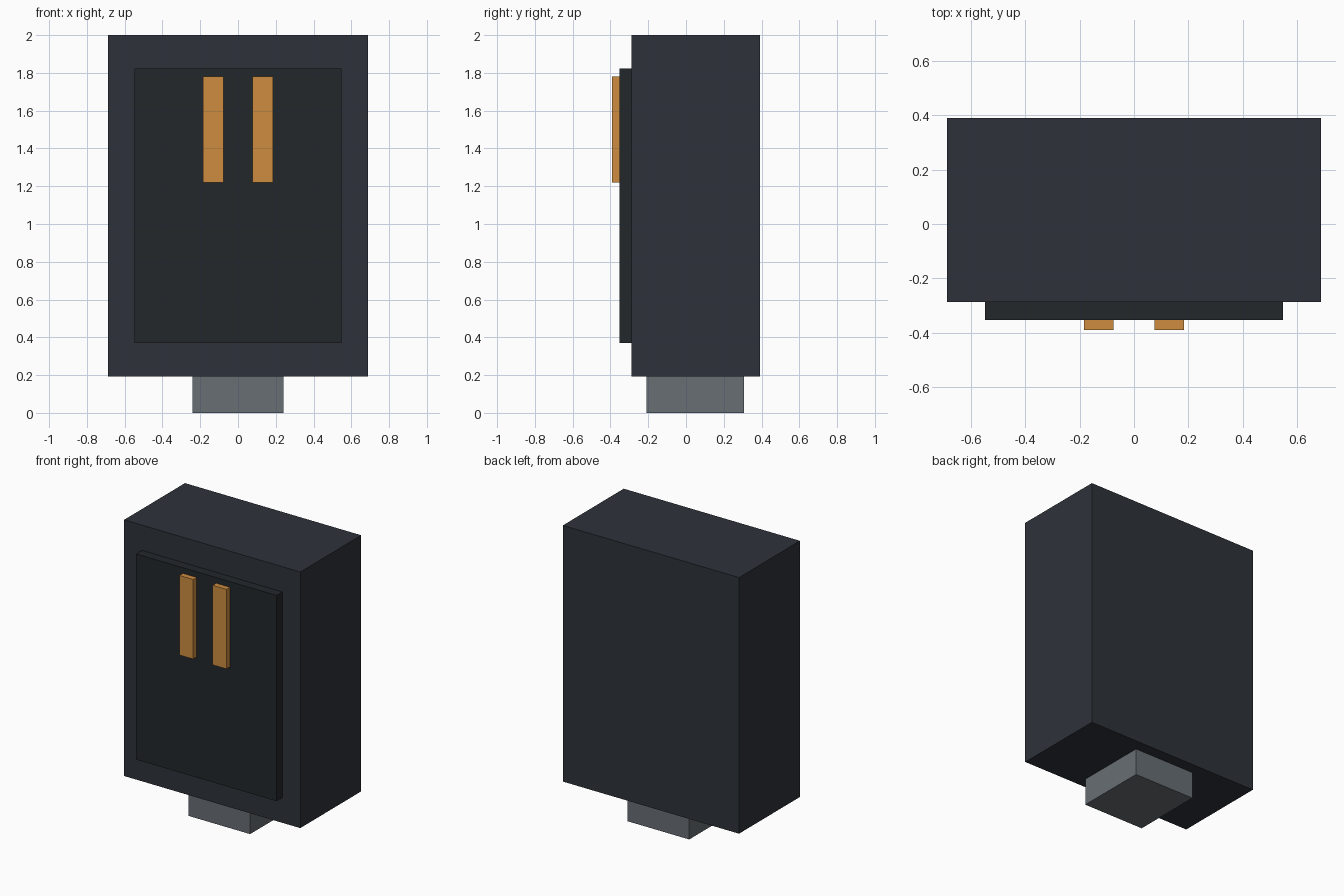
import bpy

if "Cube" in bpy.data.objects:
    bpy.data.objects.remove(bpy.data.objects["Cube"])


def material(name, rgb):
    mat = bpy.data.materials.new(name)
    mat.diffuse_color = (*rgb, 1.0)
    mat.use_nodes = True
    mat.node_tree.nodes["Principled BSDF"].inputs["Base Color"].default_value = mat.diffuse_color
    return mat


def box(name, x, y, z, mat):
    """Box from (min, max) ranges on each axis."""
    ranges = (x, y, z)
    bpy.ops.mesh.primitive_cube_add(size=1, location=[(a + b) / 2 for a, b in ranges])
    obj = bpy.context.object
    obj.name = name
    obj.scale = [b - a for a, b in ranges]
    bpy.ops.object.transform_apply(location=False, rotation=False, scale=True)
    obj.data.materials.append(mat)
    return obj


slate = material("slate", (0.027, 0.032, 0.042))
black = material("black", (0.016, 0.020, 0.024))
copper = material("copper", (0.610, 0.262, 0.051))
grey = material("grey", (0.136, 0.156, 0.174))

# Main housing
box("housing", (-0.688, 0.688), (-0.288, 0.391), (0.192, 2.0), slate)

# Raised front panel
box("front_panel", (-0.548, 0.548), (-0.353, -0.288), (0.37, 1.822), black)

# Pair of contact strips on the panel
for side, cx in (("left", -0.13), ("right", 0.13)):
    box(f"contact_strip_{side}", (cx - 0.054, cx + 0.054), (-0.391, -0.353), (1.22, 1.782), copper)

# Plug stub under the housing
box("bottom_stub", (-0.241, 0.241), (-0.209, 0.308), (0.0, 0.192), grey)
